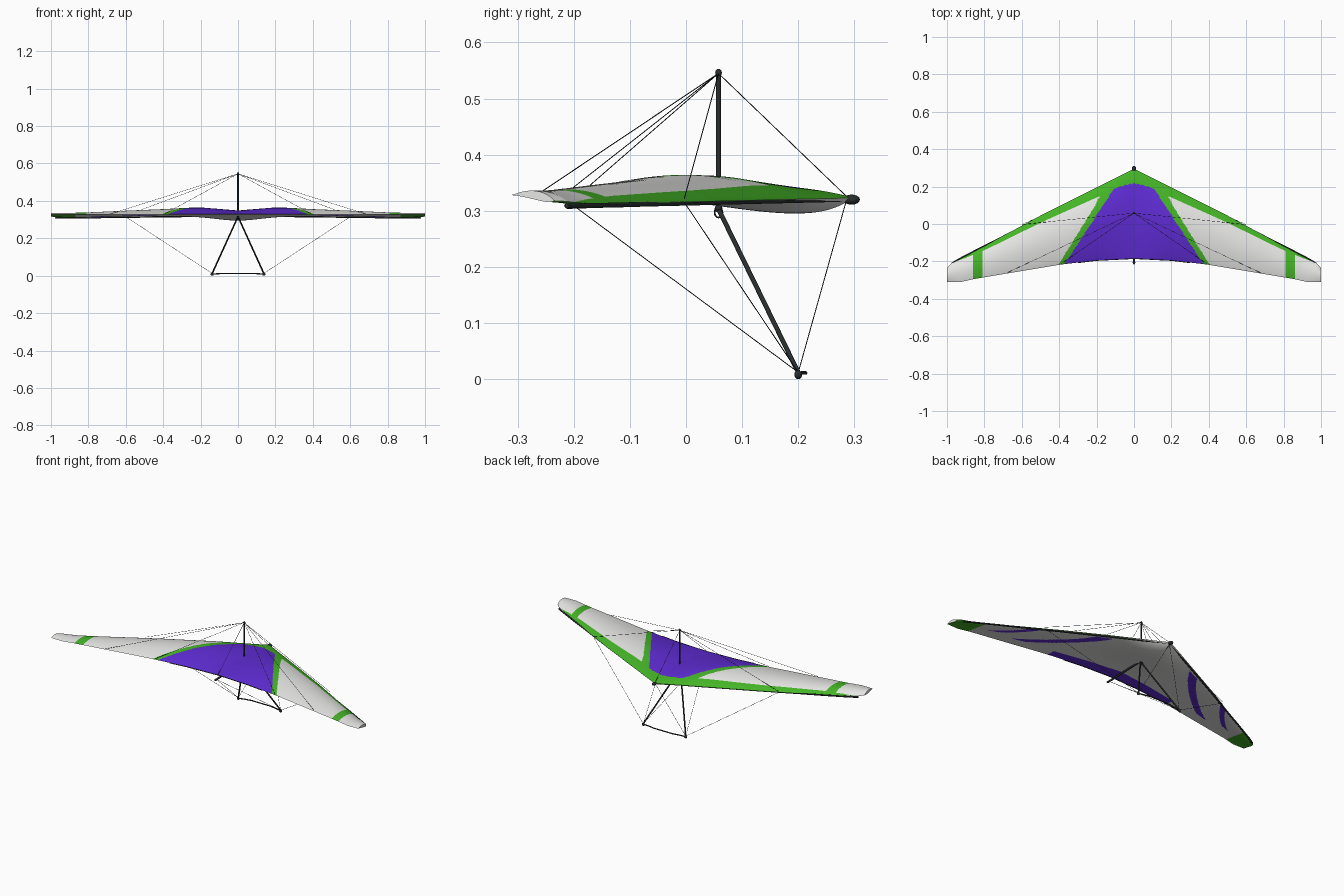
import bpy, bmesh, math
from mathutils import Vector

if "Cube" in bpy.data.objects:
    bpy.data.objects.remove(bpy.data.objects["Cube"])


def material(name, rgb):
    m = bpy.data.materials.new(name)
    m.diffuse_color = (*rgb, 1)
    m.use_nodes = True
    m.node_tree.nodes["Principled BSDF"].inputs["Base Color"].default_value = m.diffuse_color
    return m


WHITE = material("white sailcloth", (0.80, 0.80, 0.79))
GREEN = material("green sailcloth", (0.06, 0.46, 0.02))
PURPLE = material("purple sailcloth", (0.115, 0.025, 0.66))
BLACK = material("black tubing", (0.022, 0.027, 0.027))


def interp(x, pts):
    """Piecewise linear lookup through (key, value) pairs."""
    if x <= pts[0][0]:
        return pts[0][1]
    for (a, p), (b, q) in zip(pts, pts[1:]):
        if x <= b:
            return p + (q - p) * (x - a) / (b - a)
    return pts[-1][1]


# Wing planform and section, all as functions of distance from the centre
LEAD = [(0, .295), (.5, .045), (.8, -.118), (.94, -.193), (.98, -.213), (1, -.235)]
TRAIL = [(0, -.184), (.2, -.194), (.4, -.218), (.85, -.293), (.93, -.311), (1, -.309)]
CAMBER = [(0, .023), (.1, .032), (.18, .039), (.25, .040), (.32, .037), (.4, .033), (.6, .026), (.8, .018), (1, .013)]
LEAD_Z = [(0, .323), (.9, .312), (1, .318)]
TRAIL_Z = [(0, .329), (1, .328)]


def surface(x, t, top):
    a = abs(x)
    y = interp(a, LEAD) * (1 - t) + interp(a, TRAIL) * t
    z = interp(a, LEAD_Z) * (1 - t) + interp(a, TRAIL_Z) * t
    if top:
        z += interp(a, CAMBER) * max(0, math.sin(math.pi * t ** .85)) ** .85
    else:
        z -= (.004 + .025 * math.exp(-(a / .17) ** 2)) * math.sin(math.pi * t ** .45) ** 2
    return Vector((x, y, z))


def top_colour(x, y):
    if x < interp(y, [(-.22, .375), (.1, .165), (.185, .11), (.205, .06), (.218, 0)]) and y < .218:
        return 2
    edge = interp(x, [(0, .075), (.19, .055), (.8, .022), (.9, .01), (.95, 0)])
    if y > interp(x, LEAD) - edge or .81 < x < .858:
        return 1
    if x < interp(y, [(-.22, .405), (.1, .207), (.145, .185)]):
        return 1
    return 0


def bottom_colour(x, t):
    if x > .87:
        return 1
    if x < .4 and t > .84:
        return 2
    # swept stripes: (start t, end t, start x, end x, half width)
    for t0, t1, x0, x1, w in ((.07, .75, .30, .615, .042), (.04, .55, .63, .785, .028)):
        u = (t - t0) / (t1 - t0)
        if 0 < u < 1 and abs(x - x0 - (x1 - x0) * u ** 1.2) < w:
            return 2
    return 0


def finish(bm, name, mats):
    bmesh.ops.recalc_face_normals(bm, faces=bm.faces)
    me = bpy.data.meshes.new(name)
    bm.to_mesh(me)
    bm.free()
    for m in mats:
        me.materials.append(m)
    ob = bpy.data.objects.new(name, me)
    bpy.context.collection.objects.link(ob)
    return ob


# Sail: closed rings of top and bottom surface swept from tip to tip
NX, NT = 400, 90
ts = [(1 - math.cos(math.pi * i / NT)) / 2 * .6 + i / NT * .4 for i in range(NT + 1)]
ring = [(t, True) for t in ts] + [(t, False) for t in ts[-2:0:-1]]
bm = bmesh.new()
rows = []
for i in range(NX + 1):
    x = -1 + 2 * i / NX
    rows.append([bm.verts.new(surface(x, t, top)) for t, top in ring])
n = len(ring)
for r, s in zip(rows, rows[1:]):
    for j in range(n):
        k = (j + 1) % n
        f = bm.faces.new((r[j], r[k], s[k], s[j]))
        c = f.calc_center_median()
        if j < NT:
            f.material_index = top_colour(abs(c.x), c.y)
        else:
            f.material_index = bottom_colour(abs(c.x), (ring[j][0] + ring[k][0]) / 2)
for r in (rows[0], rows[-1]):
    bm.faces.new(r).material_index = 0
finish(bm, "sail", [WHITE, GREEN, PURPLE])


def rods(name, paths, radius, sides=10, mirror=False):
    """Round tubes along one or more point paths."""
    if mirror:
        paths = paths + [[(-x, y, z) for x, y, z in p] for p in paths]
    bm = bmesh.new()
    for path in paths:
        pts = [Vector(p) for p in path]
        prev = None
        for i, p in enumerate(pts):
            d = (pts[min(i + 1, len(pts) - 1)] - pts[max(i - 1, 0)]).normalized()
            ref = Vector((1, 0, 0)) if abs(d.x) < .8 else Vector((0, 0, 1))
            u = d.cross(ref).normalized()
            v = d.cross(u)
            loop = [bm.verts.new(p + radius * (u * math.cos(a) + v * math.sin(a)))
                    for a in (2 * math.pi * k / sides for k in range(sides))]
            if prev:
                for k in range(sides):
                    m = (k + 1) % sides
                    bm.faces.new((prev[k], prev[m], loop[m], loop[k]))
            if i in (0, len(pts) - 1):
                bm.faces.new(loop)
            prev = loop
    return finish(bm, name, [BLACK])


def knobs(name, spots, size):
    """Small ellipsoid fittings."""
    bm = bmesh.new()
    for p in spots:
        made = bmesh.ops.create_uvsphere(bm, u_segments=14, v_segments=8, radius=1)["verts"]
        bmesh.ops.scale(bm, vec=size, verts=made)
        bmesh.ops.translate(bm, vec=p, verts=made)
    return finish(bm, name, [BLACK])


# Airframe tubes
MAST = (0, .058, .545)
rods("leading_edge_tubes", [[(0, .285, .3205), (.5, .036, .3145), (.7, -.067, .312), (.8, -.117, .3105),
                             (.94, -.190, .309), (.975, -.212, .309)]], .0045, mirror=True)
rods("keel_tube", [[(0, .30, .32), (0, .05, .317), (0, -.212, .309)]], .0055)
rods("mast", [[(0, .058, .30), MAST]], .0045)
rods("downtubes", [[(.006, .058, .303), (.138, .2, .012)]], .0042, mirror=True)
rods("control_bar", [[(-.138, .2, .009), (-.10, .206, .011), (-.06, .213, .011), (0, .213, .011),
                      (.06, .213, .011), (.10, .206, .011), (.138, .2, .009)]], .0033)
rods("trailing_edge_trim", [[(x / 20, interp(abs(x / 20), TRAIL) - .001, .3285)
                             for x in range(-6, 7)]], .002, 6)

# Fittings
knobs("nose_cap", [(0, .295, .32)], (.012, .015, .009))
knobs("mast_cap", [(0, .058, .546)], (.006, .006, .007))
knobs("bar_corners", [(-.138, .2, .008), (.138, .2, .008)], (.009, .007, .008))
knobs("keel_end", [(0, -.207, .309)], (.007, .010, .006))
knobs("downtube_bracket", [(0, .058, .304)], (.012, .007, .007))
rods("hang_loop", [[(0, .058 + .007 * math.sin(a), .297 + .009 * math.cos(a))
                    for a in (math.pi * k / 6 for k in range(13))]], .0015, 6)

# Rigging wires above and below the sail
rods("upper_wires", [[MAST, (.6, -.003, .322)], [MAST, (.68, -.262, .331)],
                     [MAST, (.39, -.213, .332)]], .0009, 5, mirror=True)
rods("upper_keel_wires", [[MAST, (0, .29, .322)], [MAST, (0, -.19, .329)]], .0009, 5)
BAR = (.138, .2, .012)
rods("lower_wires", [[BAR, (.6, -.003, .315)], [BAR, (0, .285, .316)],
                     [BAR, (0, -.2, .309)]], .0009, 5, mirror=True)

# Smooth shading with sharp trailing edges and tube ends
for ob in bpy.context.collection.objects:
    ob.select_set(True)
    bpy.context.view_layer.objects.active = ob
bpy.ops.object.shade_smooth_by_angle(angle=math.radians(40))
